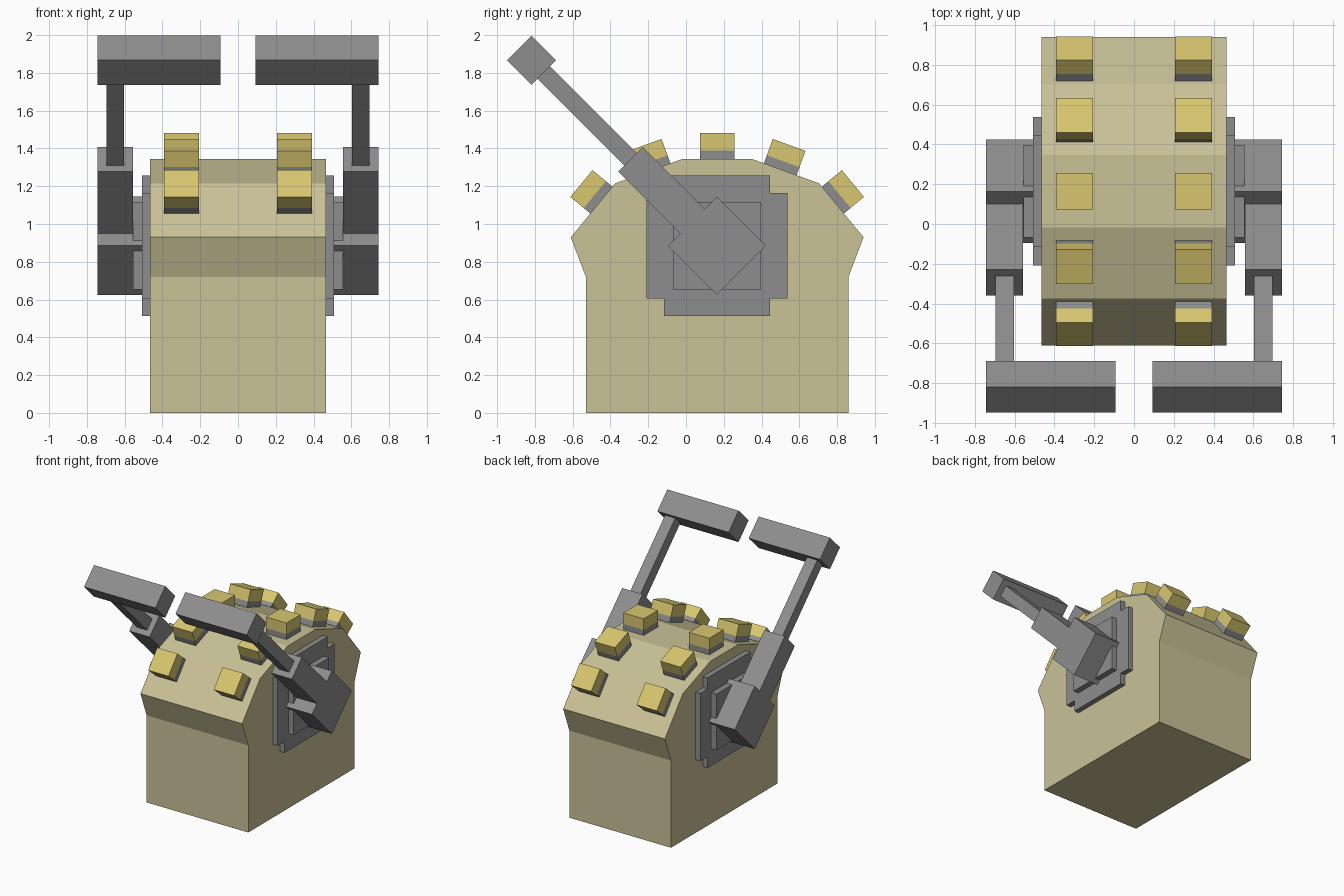
import bpy, bmesh, math
from mathutils import Matrix, Vector

cube = bpy.data.objects.get("Cube")
if cube:
    bpy.data.objects.remove(cube, do_unlink=True)


def material(name, rgb):
    m = bpy.data.materials.new(name)
    m.use_nodes = True
    m.diffuse_color = (*rgb, 1)
    m.node_tree.nodes["Principled BSDF"].inputs["Base Color"].default_value = (*rgb, 1)
    return m


TAN = material("tan", (0.59, 0.54, 0.31))
YELLOW = material("yellow", (0.69, 0.57, 0.16))
GREY = material("grey", (0.27, 0.27, 0.27))


def prism(name, profile, x0, x1, mat):
    """Extrude a closed (y, z) profile along x."""
    bm = bmesh.new()
    face = bm.faces.new([bm.verts.new((x0, y, z)) for y, z in profile])
    ext = bmesh.ops.extrude_face_region(bm, geom=[face])
    verts = [v for v in ext["geom"] if isinstance(v, bmesh.types.BMVert)]
    bmesh.ops.translate(bm, vec=(x1 - x0, 0, 0), verts=verts)
    bmesh.ops.recalc_face_normals(bm, faces=bm.faces)
    me = bpy.data.meshes.new(name)
    bm.to_mesh(me)
    bm.free()
    me.materials.append(mat)
    obj = bpy.data.objects.new(name, me)
    bpy.context.collection.objects.link(obj)
    return obj


def slab(name, x0, x1, origin, angle, u0, u1, half, mat):
    """Box running from u0 to u1 along a direction tilted by angle from +z towards +y."""
    oy, oz = origin
    s, c = math.sin(angle), math.cos(angle)
    pts = [(oy + u * s + v * c, oz + u * c - v * s)
           for u, v in ((u0, -half), (u1, -half), (u1, half), (u0, half))]
    return prism(name, pts, x0, x1, mat)


MID = 0.165  # centre of the body in y

# Body: mirrored half profile
half = [(0.695, 0), (0.695, 0.72), (0.775, 0.93), (0.54, 1.215), (0.182, 1.345)]
outline = [(MID + d, z) for d, z in half] + [(MID - d, z) for d, z in reversed(half)]
prism("body", outline, -0.465, 0.465, TAN)

# Buttons: two columns of five, each standing square on its facet
rows = [(0, 1.345, 0), (0.334, 1.29, 20), (0.613, 1.127, 50.5)]
rows += [(-d, z, -a) for d, z, a in rows[1:]]
for side, sx in (("left", 1), ("right", -1)):
    for i, (d, z, a) in enumerate(rows):
        x0, x1 = sx * 0.3 - 0.093, sx * 0.3 + 0.093
        at = (MID + d, z)
        slab(f"{side}_button_base_{i + 1}", x0, x1, at, math.radians(a), -0.01, 0.045, 0.092, GREY)
        slab(f"{side}_button_cap_{i + 1}", x0, x1, at, math.radians(a), 0.045, 0.137, 0.092, YELLOW)

# Side mounts and lever arms
PIVOT = (0.164, 0.885)
TILT = math.radians(-45)
a, b = 0.373, 0.28
cross = [(-b, -a), (b, -a), (b, -b), (a, -b), (a, b), (b, b),
         (b, a), (-b, a), (-b, b), (-a, b), (-a, -b), (-b, -b)]
cross = [(PIVOT[0] + y, PIVOT[1] + z) for y, z in cross]
for side, sx in (("left", 1), ("right", -1)):
    prism(f"{side}_mount_plate", cross, sx * 0.46, sx * 0.508, GREY)
    slab(f"{side}_inner_plate", sx * 0.5, sx * 0.556, PIVOT, 0, -0.232, 0.232, 0.232, GREY)
    slab(f"{side}_pivot_block", sx * 0.505, sx * 0.744, PIVOT, TILT, -0.184, 0.184, 0.184, GREY)
    slab(f"{side}_arm_sleeve", sx * 0.557, sx * 0.744, PIVOT, TILT, 0.184, 0.647, 0.0925, GREY)
    slab(f"{side}_arm_rod", sx * 0.603, sx * 0.696, PIVOT, TILT, 0.647, 1.3, 0.047, GREY)
    slab(f"{side}_handle", sx * 0.092, sx * 0.744, PIVOT, TILT, 1.297, 1.481, 0.092, GREY)
